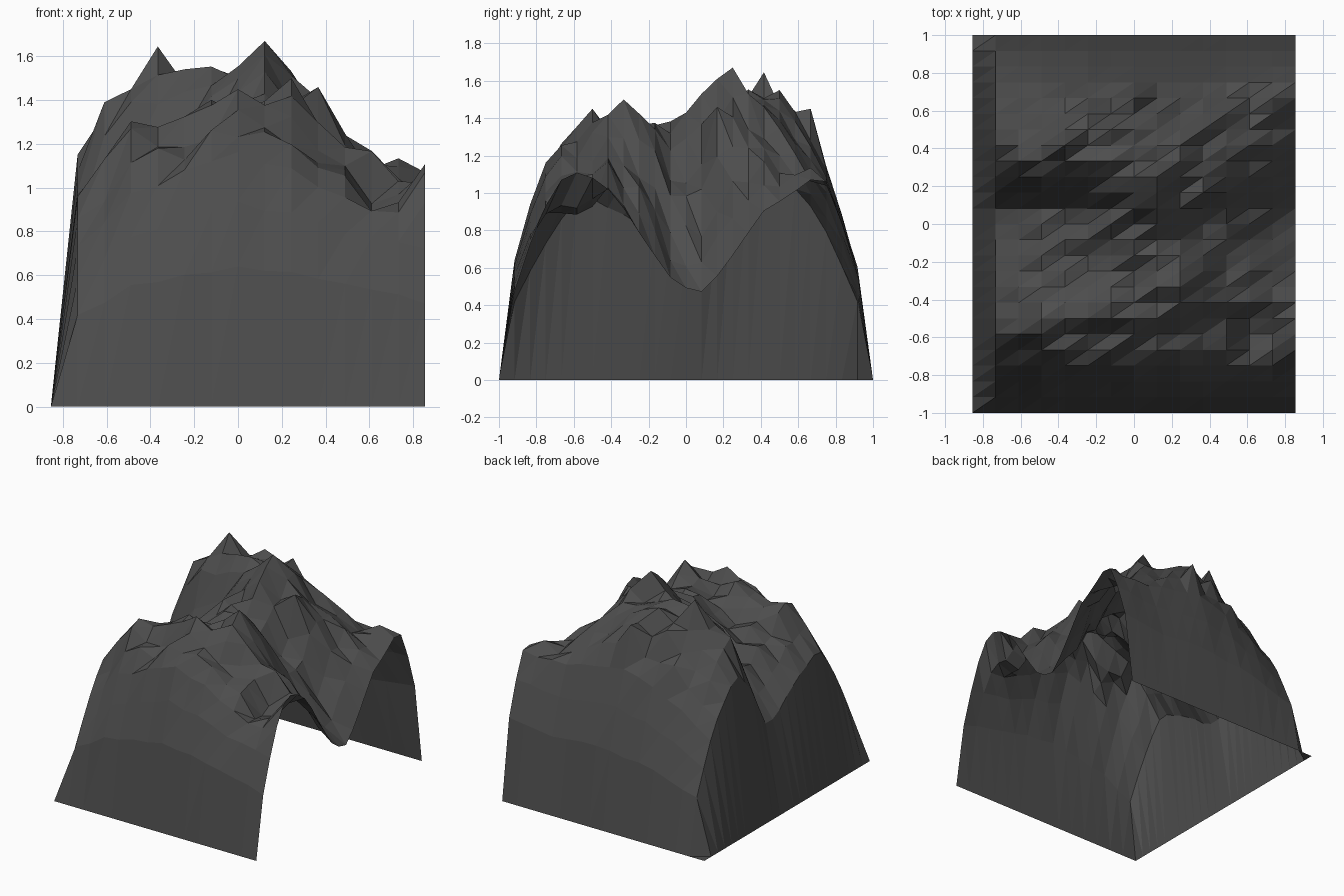
import bpy
import random

if "Cube" in bpy.data.objects:
    bpy.data.objects.remove(bpy.data.objects["Cube"])

random.seed(11)
NX, NY = 14, 24
HALF_X = 0.855
DX, DY = 2 * HALF_X / NX, 2 / NY

# Ridge cross-sections: grid column -> heights from front to back
SECTIONS = {
    1: [.42, .72, .96, .93, .83, .72, .68, .98, 1.14, 1.02, .80, .42],
    3: [.55, .97, 1.24, 1.22, 1.12, 1.0, .98, 1.38, 1.42, 1.25, .95, .50],
    5: [.60, 1.07, 1.22, 1.34, 1.22, 1.22, 1.12, 1.45, 1.48, 1.40, 1.08, .55],
    7: [.64, 1.16, 1.31, 1.38, 1.32, 1.44, 1.48, 1.55, 1.52, 1.38, 1.14, .58],
    9: [.62, 1.08, 1.20, 1.38, 1.42, 1.25, 1.36, 1.50, 1.42, 1.30, 1.10, .58],
    11: [.57, .95, 1.04, 1.18, 1.13, .95, 1.0, 1.28, 1.25, 1.20, 1.05, .56],
    14: [.48, .93, 1.10, 1.02, .78, .55, .48, .66, .90, 1.0, 1.05, .60],
}
# Single sharp summits and notches: (column, row) -> height
PEAKS = {(4, 17): 1.645, (8, 15): 1.67, (7, 6): 1.45, (9, 8): 1.5,
         (6, 18): 1.55, (7, 20): 1.45, (10, 14): 1.46, (3, 5): 1.27,
         (2, 16): 1.39, (2, 5): 1.13, (3, 16): 1.45, (7, 12): 1.27,
         (8, 13): 1.53, (8, 14): 1.61, (11, 19): 1.21, (14, 4): 1.07}


def along_section(zs, j):
    """Smooth height at row j; section samples sit on odd rows."""
    p = [0] + list(zs) + [0]
    if j in (0, NY):
        return 0
    if j % 2:
        return p[(j + 1) // 2]
    k = j // 2
    a, b = p[k], p[k + 1]
    before, after = p[k - 1], p[min(k + 2, len(p) - 1)]
    return (9 * (a + b) - before - after) / 16


def height(i, j):
    if i == 0 or j in (0, NY):
        return 0
    if (i, j) in PEAKS:
        return PEAKS[i, j]
    cols = sorted(SECTIONS)
    lo = max(c for c in cols if c <= i)
    hi = min(c for c in cols if c >= i)
    t = (i - lo) / (hi - lo) if hi > lo else 0
    z = (1 - t) * along_section(SECTIONS[lo], j) + t * along_section(SECTIONS[hi], j)
    # Low saddle in the front shoulder near the open side
    if i in (12, 13) and 3 <= j <= 6:
        z -= 0.12 if j > 3 else 0.06
    # Crags on the upper part, smooth lower flanks and open right edge
    rough = 0.05 if 4 <= j <= 20 and 1 < i < NX else 0.01
    return z + random.uniform(-1.3, 1.1) * rough


# Mountain shell: open underneath and on the right side
verts = [(-HALF_X + i * DX, -1 + j * DY, height(i, j))
         for i in range(NX + 1) for j in range(NY + 1)]
faces = []
for i in range(NX):
    for j in range(NY):
        a = i * (NY + 1) + j
        b = a + NY + 1
        faces += [(a, b, b + 1), (a, b + 1, a + 1)]
mesh = bpy.data.meshes.new("mountain")
mesh.from_pydata(verts, [], faces)
mesh.update()
mountain = bpy.data.objects.new("mountain", mesh)
bpy.context.collection.objects.link(mountain)
# Dark rock
rock = bpy.data.materials.new("dark_rock")
rock.diffuse_color = (0.075, 0.075, 0.075, 1)
rock.use_nodes = True
rock.node_tree.nodes["Principled BSDF"].inputs["Base Color"].default_value = rock.diffuse_color
mesh.materials.append(rock)
